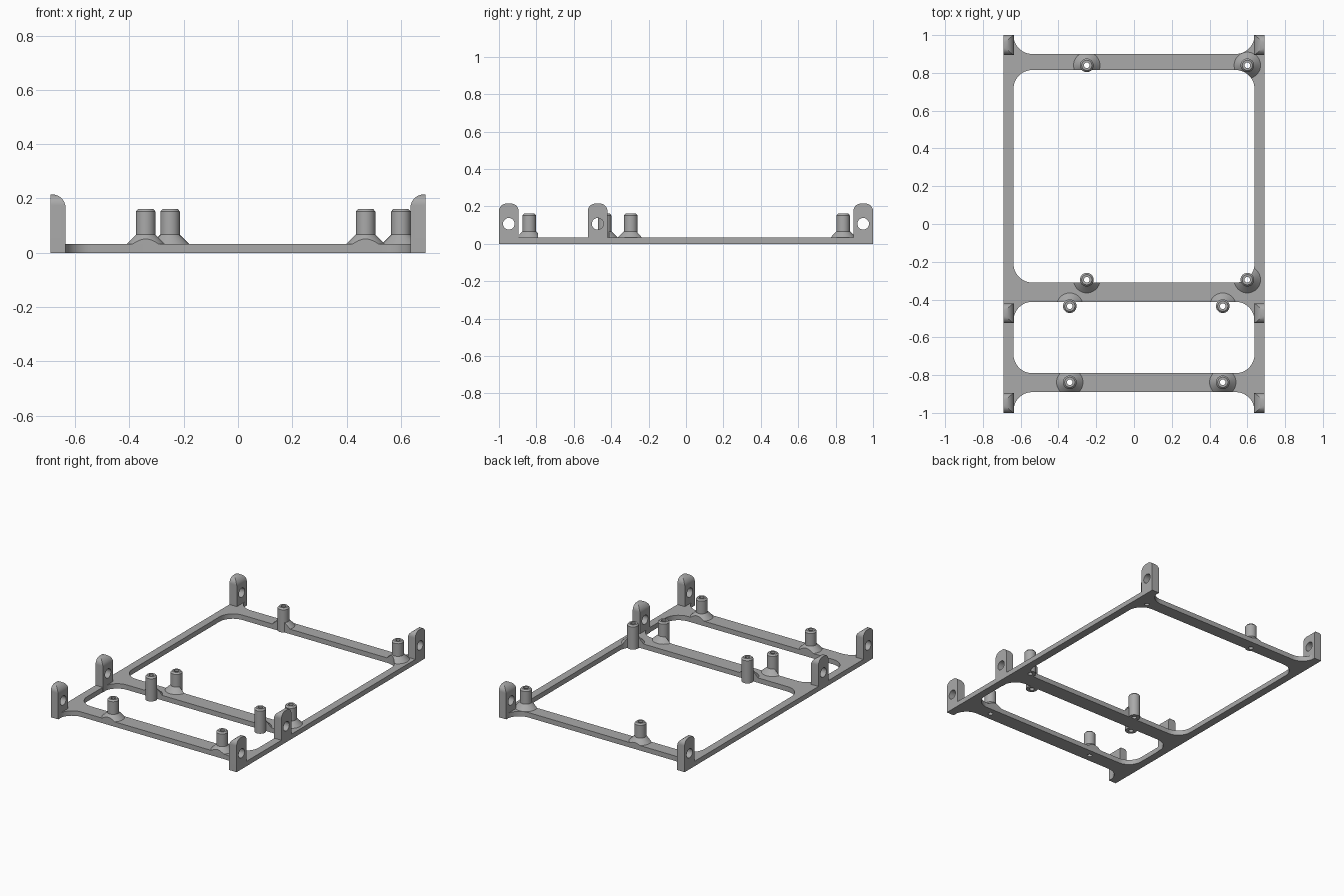
import bpy, bmesh
from math import sin, cos, pi, radians
from mathutils import Matrix, Vector

cube = bpy.data.objects.get("Cube")
if cube:
    bpy.data.objects.remove(cube, do_unlink=True)

grey = bpy.data.materials.new("plain grey")
grey.use_nodes = True
grey.diffuse_color = (0.4, 0.4, 0.4, 1)
grey.node_tree.nodes["Principled BSDF"].inputs["Base Color"].default_value = (0.4, 0.4, 0.4, 1)


def finish(bm, name):
    bmesh.ops.recalc_face_normals(bm, faces=bm.faces)
    mesh = bpy.data.meshes.new(name)
    bm.to_mesh(mesh)
    bm.free()
    mesh.materials.append(grey)
    ob = bpy.data.objects.new(name, mesh)
    bpy.context.collection.objects.link(ob)
    return ob


def prism(name, outline, lo, hi, axis="z"):
    """Extrude a 2D outline along an axis from lo to hi."""
    place = {"x": lambda a, b: (lo, a, b), "y": lambda a, b: (a, lo, b),
             "z": lambda a, b: (a, b, lo)}[axis]
    bm = bmesh.new()
    face = bm.faces.new([bm.verts.new(place(a, b)) for a, b in outline])
    ext = bmesh.ops.extrude_face_region(bm, geom=[face])
    step = Vector([(hi - lo) * (c == axis) for c in "xyz"])
    bmesh.ops.translate(bm, vec=step, verts=[v for v in ext["geom"] if isinstance(v, bmesh.types.BMVert)])
    return finish(bm, name)


def cone(name, x, y, z0, z1, r0, r1):
    bm = bmesh.new()
    bmesh.ops.create_cone(bm, cap_ends=True, segments=40, radius1=r0, radius2=r1, depth=z1 - z0,
                          matrix=Matrix.Translation((x, y, (z0 + z1) / 2)))
    return finish(bm, name)


def cut(ob, tool, operation="DIFFERENCE", keep=False):
    mod = ob.modifiers.new("cut", "BOOLEAN")
    mod.operation, mod.object, mod.solver = operation, tool, "EXACT"
    bpy.context.view_layer.objects.active = ob
    bpy.ops.object.modifier_apply(modifier=mod.name)
    if not keep:
        bpy.data.objects.remove(tool, do_unlink=True)


def arc(cx, cy, r, start, end, n=12):
    steps = [radians(start + (end - start) * i / n) for i in range(n + 1)]
    return [(cx + r * cos(a), cy + r * sin(a)) for a in steps]


def rounded_rect(x, y0, y1, r):
    return (arc(-x + r, y0 + r, r, 180, 270) + arc(x - r, y0 + r, r, 270, 360)
            + arc(x - r, y1 - r, r, 0, 90) + arc(-x + r, y1 - r, r, 90, 180))


W, RAIL, T, R = 0.69, 0.638, 0.033, 0.1


def frame_solid(name, lo, hi):
    """Ladder frame: flared ends and two rounded openings."""
    c = RAIL - R
    outline = ([(-W, -1)] + arc(-c, -0.99, R, 180, 90) + arc(c, -0.99, R, 90, 0)
               + [(RAIL, -1), (W, -1), (W, 1)] + arc(c, 1, R, 0, -90)
               + arc(-c, 1, R, -90, -180) + [(-W, 1)])
    outline.insert(1, (-RAIL, -1))
    ob = prism(name, outline, lo, hi)
    for y0, y1 in ((-0.31, 0.815), (-0.79, -0.412)):
        cut(ob, prism("opening", rounded_rect(RAIL, y0, y1, R), lo - 0.1, hi + 0.1))
    return ob


frame = frame_solid("base_frame", 0, T)
footprint = frame_solid("footprint", 0.01, 0.3)
parts = [frame]

# Standoffs: hollow post with a conical foot trimmed to the frame
BORE, POST, TOP = 0.015, 0.036, 0.162
spots = [(-0.25, 0.84), (0.6, 0.84), (-0.25, -0.295), (0.6, -0.295),
         (-0.34, -0.435), (0.47, -0.435), (-0.34, -0.838), (0.47, -0.838)]
for i, (x, y) in enumerate(spots, 1):
    foot = cone(f"standoff_foot_{i}", x, y, T - 0.01, T + 0.034, 0.08, POST)
    cut(foot, footprint, "INTERSECT", keep=True)
    for ob in (foot, frame):
        cut(ob, cone("bore", x, y, -0.1, 0.3, BORE + 0.002, BORE + 0.002))

    profile = [(BORE, 0), (POST, 0), (POST, TOP - 0.01), (POST - 0.009, TOP), (BORE, TOP)]
    bm = bmesh.new()
    verts = [bm.verts.new((x + r, y, z)) for r, z in profile]
    edges = [bm.edges.new((verts[k - 1], verts[k])) for k in range(len(verts))]
    bmesh.ops.spin(bm, geom=verts + edges, cent=(x, y, 0), axis=(0, 0, 1), angle=2 * pi, steps=40)
    bmesh.ops.remove_doubles(bm, verts=bm.verts, dist=1e-5)
    parts += [foot, finish(bm, f"standoff_post_{i}")]
bpy.data.objects.remove(footprint, do_unlink=True)

# Upright mounting tabs: rounded shoulders, rounded inner top edge, cross hole
H, HALF, RS, RI = 0.215, 0.0525, 0.04, 0.05
for place, y in (("front", -0.9475), ("middle", -0.4725), ("rear", 0.9475)):
    for side, s in (("left", 1), ("right", -1)):
        lo, hi = sorted((s * 0.635, s * W))
        shape = ([(y - HALF, 0), (y + HALF, 0)] + arc(y + HALF - RS, H - RS, RS, 0, 90)
                 + arc(y - HALF + RS, H - RS, RS, 90, 180))
        tab = prism(f"mounting_tab_{place}_{side}", shape, lo, hi, "x")
        inner = [(a * s, b) for a, b in arc(0.635 + RI, H - RI, RI, 180, 90)]
        trim = [(s * 0.635, -0.1)] + inner + [(s * 0.8, H), (s * 0.8, -0.1)]
        cut(tab, prism("trim", trim, y - 0.2, y + 0.2, "y"), "INTERSECT")
        cut(tab, prism("hole", arc(y, 0.107, 0.031, 0, 345, 23), lo - 0.1, hi + 0.1, "x"))
        parts.append(tab)

# Smooth curved faces, keep edges sharp
bpy.ops.object.select_all(action="DESELECT")
for ob in parts:
    ob.select_set(True)
bpy.context.view_layer.objects.active = frame
bpy.ops.object.shade_smooth_by_angle(angle=radians(30))
